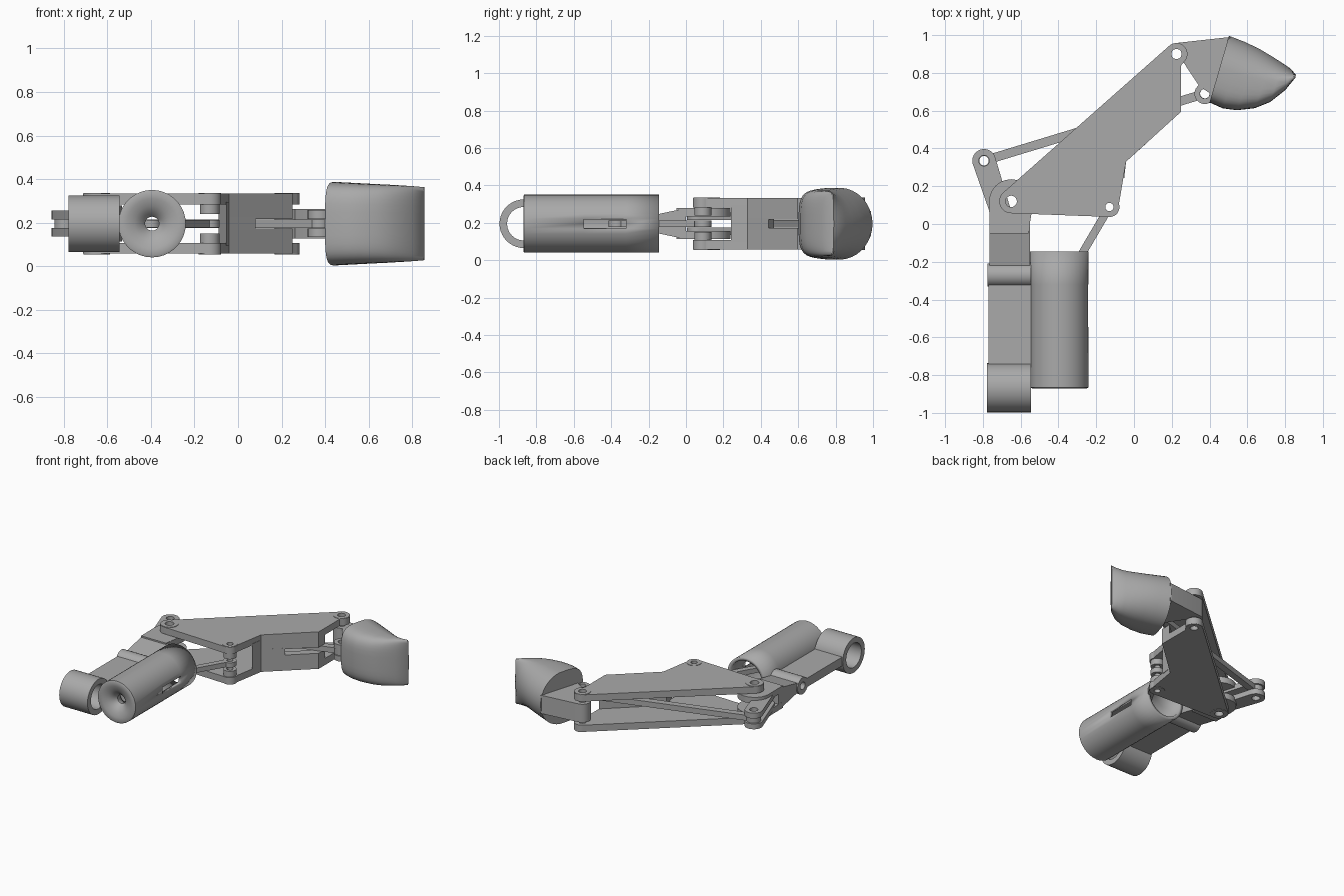
import bpy, bmesh
from math import sin, cos, pi, radians
from mathutils import Matrix, Vector
from mathutils.geometry import convex_hull_2d

if "Cube" in bpy.data.objects:
    bpy.data.objects.remove(bpy.data.objects["Cube"])

grey = bpy.data.materials.new("plain grey")
grey.use_nodes = True
grey.diffuse_color = (0.4, 0.4, 0.4, 1)
grey.node_tree.nodes["Principled BSDF"].inputs["Base Color"].default_value = (0.4, 0.4, 0.4, 1)

MID = 0.195                                   # height of the symmetry plane
KNUCKLE, TIP_JOINT, ROD_JOINT = (-0.65, 0.12), (0.225, 0.9), (-0.13, 0.09)
LEVER_END, LINK_END = (-0.794, 0.335), (0.375, 0.69)
ALONG_X = Matrix(((0, 0, 1, 0), (1, 0, 0, 0), (0, 1, 0, 0), (0, 0, 0, 1)))


def arc(c, r, a0=0, a1=360, n=24):
    angles = [radians(a0 + (a1 - a0) * i / n) for i in range(n + (a1 - a0 != 360))]
    return [(c[0] + r * cos(a), c[1] + r * sin(a)) for a in angles]


def hull(*groups):
    pts = [p for g in groups for p in g]
    return [pts[i] for i in convex_hull_2d([Vector(p) for p in pts])]


def finish(name, mesh, smooth=True):
    ob = bpy.data.objects.new(name, mesh)
    bpy.context.collection.objects.link(ob)
    mesh.materials.clear()
    mesh.materials.append(grey)
    if smooth:
        bpy.ops.object.select_all(action='DESELECT')
        ob.select_set(True)
        bpy.context.view_layer.objects.active = ob
        bpy.ops.object.shade_smooth_by_angle(angle=radians(35))
    return ob


def prism(name, outline, lo, hi, holes=(), matrix=None):
    """Filled outline with round holes, extruded from lo to hi."""
    cu = bpy.data.curves.new(name, 'CURVE')
    cu.dimensions, cu.fill_mode, cu.extrude = '2D', 'BOTH', (hi - lo) / 2
    for pts in [outline] + [arc(c, r) for c, r in holes]:
        sp = cu.splines.new('POLY')
        sp.points.add(len(pts) - 1)
        for p, q in zip(sp.points, pts):
            p.co = (q[0], q[1], 0, 1)
        sp.use_cyclic_u = True
    tmp = bpy.data.objects.new("tmp", cu)
    bpy.context.collection.objects.link(tmp)
    dg = bpy.context.evaluated_depsgraph_get()
    mesh = bpy.data.meshes.new_from_object(tmp.evaluated_get(dg))
    bpy.data.objects.remove(tmp)
    mesh.name = name
    mesh.transform(Matrix.Translation((0, 0, (lo + hi) / 2)))
    if matrix:
        mesh.transform(matrix)
    bm = bmesh.new()
    bm.from_mesh(mesh)
    bmesh.ops.remove_doubles(bm, verts=bm.verts, dist=1e-5)
    bmesh.ops.recalc_face_normals(bm, faces=bm.faces)
    bm.to_mesh(mesh)
    bm.free()
    return finish(name, mesh)


def pair(name, outline, near, far, holes=()):
    """Two prisms mirrored about the middle plane."""
    prism("upper_" + name, outline, MID + near, MID + far, holes)
    prism("lower_" + name, outline, MID - far, MID - near, holes)


# Middle segment: side plates, joint rings, bosses and slotted wall
plate = (arc(KNUCKLE, 0.063, 270, 132) + arc(TIP_JOINT, 0.058, 132, -50)
         + [(0.25, 0.84), (0.25, 0.595), (-0.042, 0.33), (-0.077, 0.12)]
         + arc(ROD_JOINT, 0.053, 20, -100))
pair("side_plate", plate, 0.088, 0.138,
     [(KNUCKLE, 0.03), (TIP_JOINT, 0.027), (ROD_JOINT, 0.022)])
for label, c, r, hole in (("knuckle", KNUCKLE, 0.061, 0.03), ("tip", TIP_JOINT, 0.057, 0.027),
                          ("rod", ROD_JOINT, 0.051, 0.022)):
    pair(label + "_joint_ring", arc(c, r), 0.135, 0.141, [(c, hole)])
pair("rod_boss", arc(ROD_JOINT, 0.045), 0.045, 0.09, [(ROD_JOINT, 0.022)])
pair("wall", [(-0.052, 0.24), (-0.042, 0.33), (0.25, 0.595), (0.25, 0.67), (-0.09, 0.36)], 0.022, 0.1)
prism("wall_core", [(-0.052, 0.24), (-0.042, 0.33), (0.08, 0.44), (0.03, 0.47), (-0.09, 0.36)],
      MID - 0.03, MID + 0.03)

# Base segment: knuckle lugs, tapered neck, bar, cross tube and end ring
pair("knuckle_lug", hull(arc(KNUCKLE, 0.117), [(-0.765, -0.05), (-0.56, -0.05)]),
     0.038, 0.083, [(KNUCKLE, 0.03)])
prism("neck", [(-0.25, MID - 0.03), (0, MID - 0.083), (0, MID + 0.083), (-0.25, MID + 0.03)],
      -0.765, -0.55, matrix=ALONG_X)
prism("base_bar", [(-0.75, MID - 0.033), (-0.3, MID - 0.033), (-0.3, MID + 0.033), (-0.75, MID + 0.033)],
      -0.77, -0.53, matrix=ALONG_X)
prism("cross_tube", arc((-0.27, MID), 0.062), -0.775, -0.545, [((-0.27, MID), 0.028)], ALONG_X)
prism("end_ring", arc((-0.867, MID), 0.13, n=40), -0.778, -0.545, [((-0.867, MID), 0.09)], ALONG_X)

# Rod housing: lathed shell with a dished front, open back and side slot
profile = [(0.032, -0.77), (0.032, -0.81), (0.05, -0.835), (0.08, -0.855), (0.115, -0.867),
           (0.145, -0.87), (0.155, -0.865), (0.155, -0.545), (0.155, -0.32), (0.155, -0.145)]
SEG = 36
bm = bmesh.new()
rings = [[bm.verts.new((-0.395 + r * cos(2 * pi * i / SEG), y, MID + r * sin(2 * pi * i / SEG)))
          for i in range(SEG)] for r, y in profile]
for k in range(len(rings) - 1):
    for i in range(SEG):
        if k == len(rings) - 3 and i in (0, SEG - 1):
            continue                          # side slot
        j = (i + 1) % SEG
        bm.faces.new((rings[k][i], rings[k][j], rings[k + 1][j], rings[k + 1][i]))
bmesh.ops.recalc_face_normals(bm, faces=bm.faces)
mesh = bpy.data.meshes.new("rod_housing")
bm.to_mesh(mesh)
bm.free()
housing = finish("rod_housing", mesh)
shell = housing.modifiers.new("shell", 'SOLIDIFY')
shell.thickness, shell.offset = 0.025, -1


# Moving links
def link(name, a, b, r, width, lo, hi, hole):
    d = (Vector(b) - Vector(a)).normalized()
    n = Vector((-d.y, d.x)) * width / 2
    va, vb = Vector(a), Vector(b)
    bar = [va + d * r * 0.8 + n, vb - d * r * 0.8 + n, vb - d * r * 0.8 - n, va + d * r * 0.8 - n]
    prism(name, [tuple(p) for p in bar], lo, hi)
    for end, c in (("start", a), ("end", b)):
        prism(name + "_" + end + "_eye", arc(c, r), lo, hi, [(c, hole)])


link("push_rod", ROD_JOINT, (-0.4, -0.37), 0.045, 0.042, MID - 0.018, MID + 0.018, 0.022)
link("tip_link", LEVER_END, LINK_END, 0.05, 0.048, MID - 0.02, MID + 0.02, 0.025)
pair("lever", hull(arc(LEVER_END, 0.062), arc((-0.705, 0.06), 0.055)), 0.02, 0.06, [(LEVER_END, 0.028)])

# Fingertip: bracket, fork and lofted pad
prism("tip_bracket", arc(TIP_JOINT, 0.058, -50, -260)
      + [(0.51, 0.99), (0.42, 0.68), (0.345, 0.73)], MID - 0.068, MID + 0.068, [(TIP_JOINT, 0.027)])
pair("tip_fork", hull(arc(LINK_END, 0.055), [(0.43, 0.66), (0.45, 0.78)]), 0.022, 0.062, [(LINK_END, 0.026)])

front = [(0.4, 0.643), (0.47, 0.612), (0.545, 0.602), (0.64, 0.613), (0.72, 0.645), (0.8, 0.708), (0.855, 0.775)]
back = [(0.503, 0.997), (0.585, 0.965), (0.66, 0.93), (0.73, 0.888), (0.785, 0.853), (0.83, 0.822), (0.857, 0.79)]
bm = bmesh.new()
rings = []
N = 40
for k, (p, q) in enumerate(zip(front, back)):
    w = 0.192 - 0.004 * k
    ring = []
    for i in range(N):
        c, s = cos(2 * pi * (i + 0.5) / N), sin(2 * pi * (i + 0.5) / N)
        e = 0.5 if c < 0 else 1.0             # squarer pad side, round back
        a = 0.5 + 0.5 * abs(c) ** e * (1 if c > 0 else -1)
        z = MID + w * abs(s) ** e * (1 if s > 0 else -1)
        xy = Vector(p).lerp(Vector(q), a)
        ring.append(bm.verts.new((xy.x, xy.y, z)))
    rings.append(ring)
for r0, r1 in zip(rings, rings[1:]):
    for i in range(N):
        j = (i + 1) % N
        bm.faces.new((r0[i], r0[j], r1[j], r1[i]))
bm.faces.new(rings[0])
bm.faces.new(rings[-1])
bmesh.ops.recalc_face_normals(bm, faces=bm.faces)
mesh = bpy.data.meshes.new("fingertip_pad")
bm.to_mesh(mesh)
bm.free()
finish("fingertip_pad", mesh)
